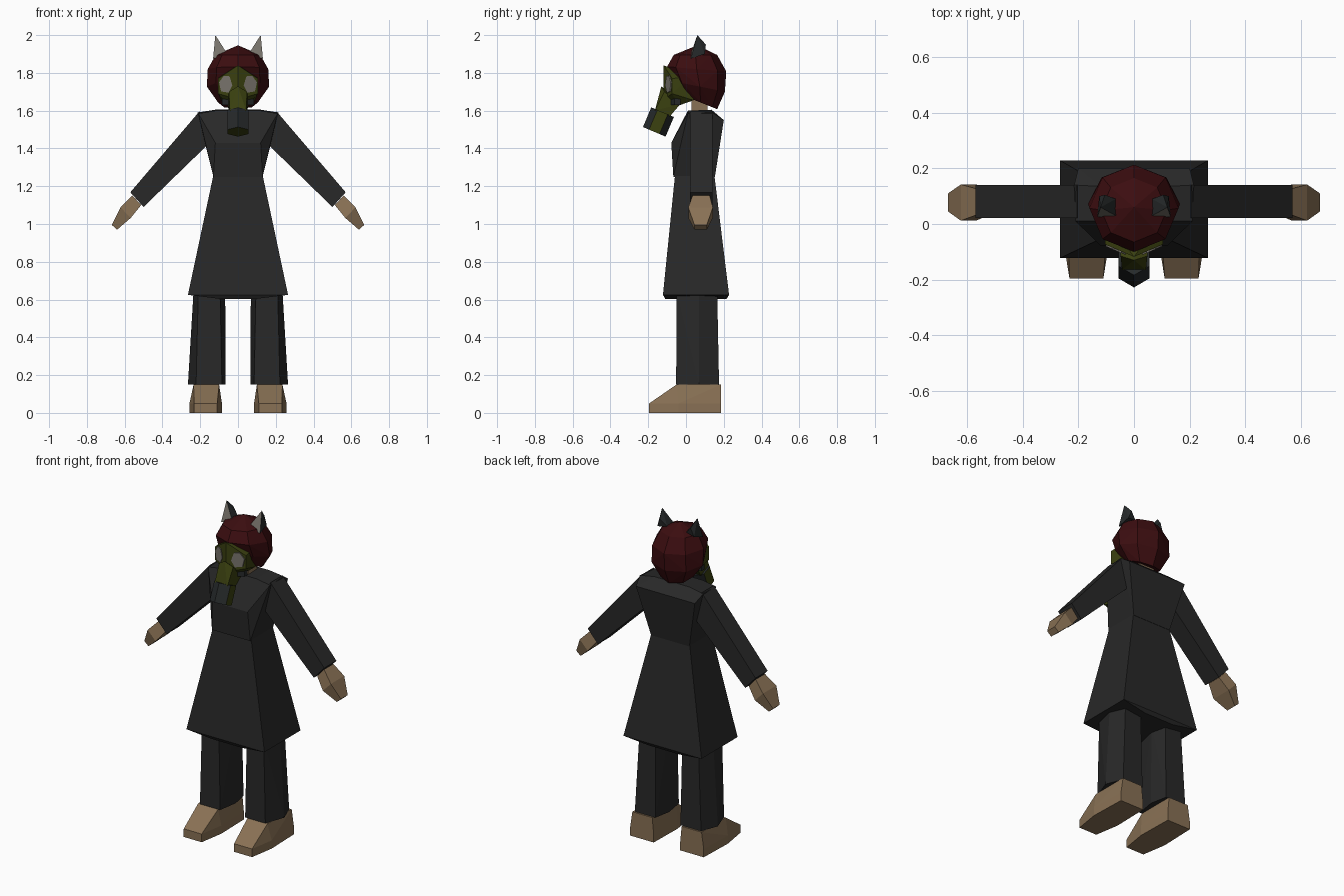
import bpy, bmesh, math
from mathutils import Vector


def material(name, rgb):
    m = bpy.data.materials.new(name)
    m.diffuse_color = (*rgb, 1)
    return m


COAT = material("charcoal cloth", (0.021, 0.021, 0.021))
SKIN = material("tan leather", (0.25, 0.165, 0.09))
HAIR = material("dark red hair", (0.044, 0.004, 0.005))
MASK = material("olive rubber", (0.043, 0.052, 0.005))
METAL = material("dark slate", (0.019, 0.022, 0.023))
GREY = material("warm grey", (0.19, 0.175, 0.15))


def hull(name, pts, mats, rule=None):
    """Flat-faced convex solid around the points; rule picks a face's material."""
    bm = bmesh.new()
    for p in pts:
        bm.verts.new(p)
    res = bmesh.ops.convex_hull(bm, input=bm.verts[:])
    junk = {g for g in res["geom_interior"] + res["geom_unused"]
            if isinstance(g, bmesh.types.BMVert)}
    bmesh.ops.delete(bm, geom=list(junk), context='VERTS')
    bmesh.ops.dissolve_limit(bm, angle_limit=math.radians(2),
                             verts=bm.verts[:], edges=bm.edges[:])
    bmesh.ops.recalc_face_normals(bm, faces=bm.faces[:])
    bm.normal_update()
    if rule:
        for f in bm.faces:
            f.material_index = rule(f)
    me = bpy.data.meshes.new(name)
    bm.to_mesh(me)
    bm.free()
    for m in mats:
        me.materials.append(m)
    ob = bpy.data.objects.new(name, me)
    bpy.context.collection.objects.link(ob)
    return ob


def pair(name, pts, mats, rule=None):
    for side, s in (("right", 1), ("left", -1)):
        hull(f"{side}_{name}", [(s * x, y, z) for x, y, z in pts], mats, rule)


def both(pts):
    return [(s * x, y, z) for x, y, z in pts for s in (1, -1)]


def slab(outline, y0, y1):
    return [(x, y, z) for x, z in outline for y in (y0, y1)]


# Coat skirt with a slightly sagging underside
hull("coat_skirt", both([(0.265, -0.122, 0.625), (0.265, 0.228, 0.625),
                         (0.1, -0.11, 0.604), (0.1, 0.215, 0.604),
                         (0.13, -0.058, 1.26), (0.13, 0.15, 1.26)]), [COAT])

# Coat torso with sloped chest and shoulders
hull("coat_torso", both([(0.13, -0.067, 1.25), (0.13, 0.153, 1.25),
                         (0.12, -0.078, 1.43), (0.165, -0.03, 1.43),
                         (0.2, 0.2, 1.55), (0.21, 0.01, 1.585),
                         (0.215, 0.14, 1.59), (0.12, 0.01, 1.6),
                         (0.12, 0.135, 1.605)]), [COAT])

# Sleeves
pair("sleeve", slab([(0.205, 1.595), (0.15, 1.43), (0.5, 1.09), (0.57, 1.168)],
                    0.022, 0.14), [COAT])

# Hands: wrist, wide palm, narrow tip
pair("hand", slab([(0.56, 1.152), (0.513, 1.10)], 0.035, 0.125)
     + slab([(0.622, 1.088), (0.568, 1.032)], 0.012, 0.142)
     + slab([(0.668, 0.995), (0.64, 0.97)], 0.045, 0.11), [SKIN])

# Six-sided trouser legs
leg_top = [(0.095, -0.05), (0.21, -0.05), (0.235, 0.07),
           (0.2, 0.165), (0.09, 0.165), (0.068, 0.07)]
leg_foot = [(0.085, -0.052), (0.222, -0.052), (0.265, 0.07),
            (0.225, 0.175), (0.085, 0.175), (0.065, 0.07)]
pair("leg", [(x, y, 0.65) for x, y in leg_top]
     + [(x, y, 0.15) for x, y in leg_foot], [COAT])

# Shoes
pair("shoe", [(x, y, z) for z in (0, 0.05) for x, y in
              [(0.11, -0.195), (0.232, -0.195), (0.085, -0.04), (0.257, -0.04),
               (0.09, 0.185), (0.25, 0.185)]]
     + [(x, y, 0.15) for x in (0.1, 0.235) for y in (-0.05, 0.185)], [SKIN])

# Neck
hull("neck", [(x, y, z) for x in (-0.05, 0.05) for y in (0.03, 0.115)
              for z in (1.58, 1.7)], [SKIN])

# Hair: tilted eight-sided rings (centre height, half width, front, back, tilt)
hair = []
for zc, hx, yf, yb, tilt in [(1.65, 0.105, -0.01, 0.165, -0.4),
                             (1.73, 0.165, -0.06, 0.206, -0.2),
                             (1.82, 0.16, -0.1, 0.213, -0.08),
                             (1.895, 0.118, -0.065, 0.165, 0)]:
    for k in range(8):
        a = math.tau * k / 8
        y = (yf + yb) / 2 + (yb - yf) / 2 * math.sin(a)
        hair.append((hx * math.cos(a), y, zc + tilt * (y - 0.06)))
hull("hair", hair + [(0, 0.06, 1.946)], [HAIR])

# Face mask with a vertical centre ridge
hull("mask_face", both([(0, -0.118, 1.84), (0, -0.118, 1.66),
                        (0.105, -0.073, 1.77), (0.105, -0.073, 1.69),
                        (0.05, -0.045, 1.625), (0.09, 0.04, 1.655),
                        (0.1, 0.02, 1.78)]), [MASK])

# Eye lenses lying on the slanted mask faces
lens = [(0.03, 1.735), (0.045, 1.782), (0.075, 1.785),
        (0.1, 1.75), (0.09, 1.702), (0.05, 1.695)]
pair("lens", [(x, -0.118 + 0.43 * x + d, z) for x, z in lens
              for d in (-0.006, 0.002)], [GREY])

# Cheek plates
pair("cheek_plate", [(x, y, z) for x, y in [(0.04, -0.085), (0.085, -0.06),
                                            (0.04, -0.03), (0.085, -0.03)]
                     for z in (1.63, 1.68)], [METAL])

# Snout
hull("snout", both([(0, -0.13, 1.73), (0.048, -0.115, 1.70), (0.055, -0.03, 1.635),
                    (0.043, -0.165, 1.6), (0.043, -0.085, 1.57)]), [MASK])

# Six-sided filter canister: olive sides and end, slate elsewhere
axis = Vector((0, -0.39, -0.92)).normalized()
across = Vector((0, -0.92, 0.39)).normalized()
can = []
for c in (Vector((0, -0.124, 1.592)), Vector((0, -0.168, 1.488))):
    for x, u in [(0, 0.065), (0.055, 0.03), (0.055, -0.03),
                 (0, -0.065), (-0.055, -0.03), (-0.055, 0.03)]:
        can.append(c + across * u + Vector((x, 0, 0)))
hull("filter_canister", can, [METAL, MASK],
     lambda f: int(abs(f.normal.x) > 0.95 or f.normal.dot(axis) > 0.9))

# Pointed ears: grey inside at the front, slate behind
pair("ear", [(0.12, 0.06, 2.0), (0.056, 0.025, 1.9), (0.132, 0.025, 1.875),
             (0.065, 0.09, 1.91), (0.125, 0.1, 1.9), (0.105, 0.105, 1.95)],
     [METAL, GREY], lambda f: int(f.normal.y < -0.5))
